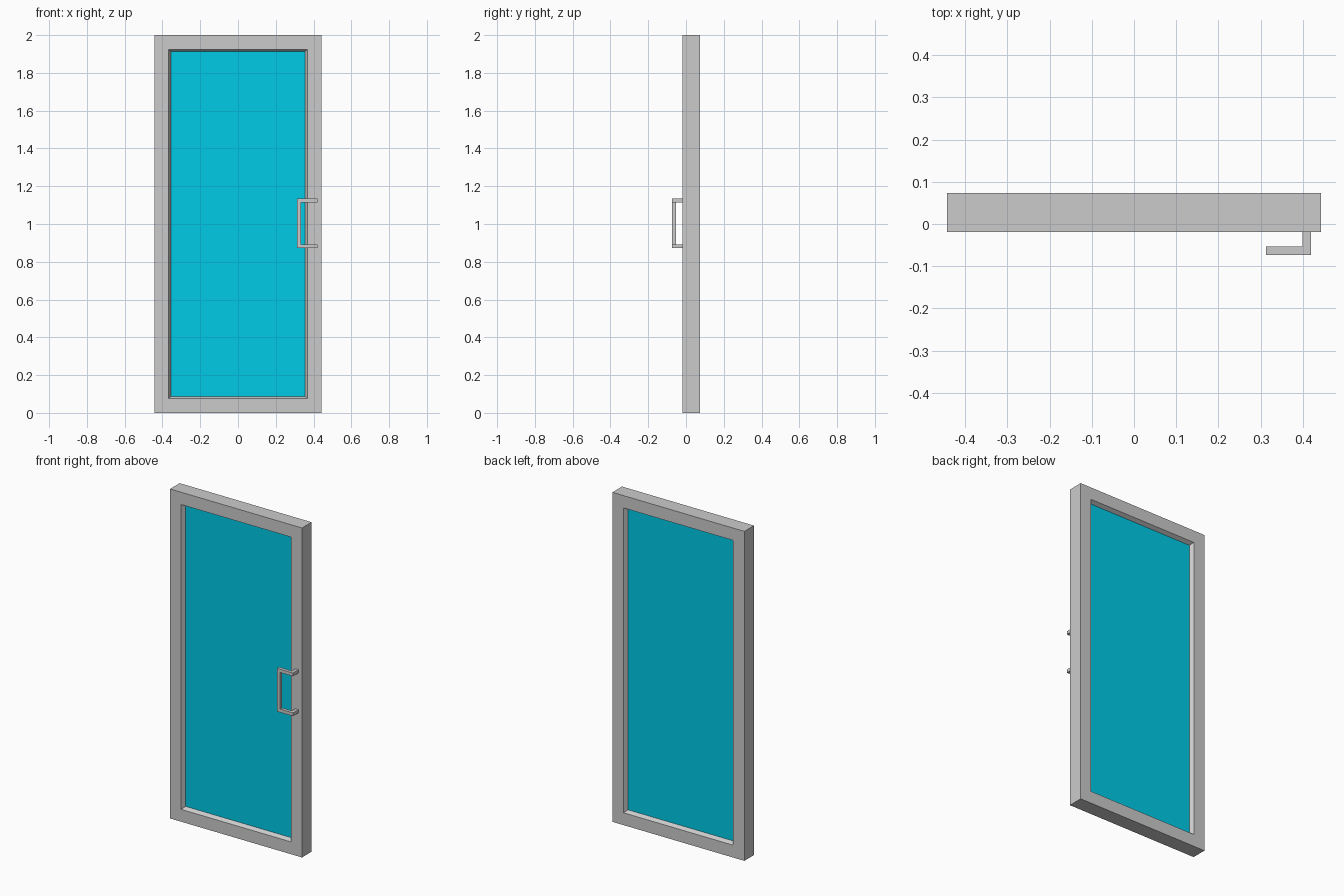
import bpy
import bmesh
from mathutils import Vector

if "Cube" in bpy.data.objects:
    bpy.data.objects.remove(bpy.data.objects["Cube"])

HALF_W, HEIGHT = 0.443, 2.0
FRONT, BACK = -0.019, 0.073      # frame depth range
RAIL, LIP, DEPTH = 0.075, 0.013, 0.023   # rail width, sloped reveal


def make_object(name, rings, closed):
    """Skin a list of equal cross-section rings into a mesh object."""
    bm = bmesh.new()
    loops = [[bm.verts.new(p) for p in ring] for ring in rings]
    n = len(loops[0])
    pairs = list(zip(loops, loops[1:]))
    if closed:
        pairs.append((loops[-1], loops[0]))
    for a, b in pairs:
        for i in range(n):
            j = (i + 1) % n
            bm.faces.new((a[i], a[j], b[j], b[i]))
    if not closed:
        bm.faces.new(loops[0])
        bm.faces.new(loops[-1])
    bmesh.ops.recalc_face_normals(bm, faces=bm.faces)
    mesh = bpy.data.meshes.new(name)
    bm.to_mesh(mesh)
    bm.free()
    obj = bpy.data.objects.new(name, mesh)
    bpy.context.collection.objects.link(obj)
    return obj


def rect(inset, y):
    """Rectangle of the door outline, moved inwards, at depth y."""
    w, z0, z1 = HALF_W - inset, inset, HEIGHT - inset
    return [(-w, y, z0), (w, y, z0), (w, y, z1), (-w, y, z1)]


# Door frame: a rail profile with sloped reveals around the opening
profile = [(0, FRONT), (RAIL, FRONT), (RAIL + LIP, FRONT + DEPTH),
           (RAIL + LIP, BACK - DEPTH), (RAIL, BACK), (0, BACK)]
make_object("door_frame", [rect(i, y) for i, y in profile], True)

# Glass panel filling the opening
glass = make_object("glass_panel", [rect(RAIL + LIP, FRONT + DEPTH),
                                    rect(RAIL + LIP, BACK - DEPTH)], False)
mat = bpy.data.materials.new("blue_glass")
mat.diffuse_color = (0.0, 0.6, 0.8, 1.0)
mat.use_nodes = True
mat.node_tree.nodes["Principled BSDF"].inputs["Base Color"].default_value = mat.diffuse_color
glass.data.materials.append(mat)

# Pull handle: square bar swept along a path with mitred corners
H = 0.01
upper = [(0.41, FRONT, 1.124), (0.41, -0.063, 1.124), (0.323, -0.063, 1.124)]
lower = [(x, y, 2.006 - z) for x, y, z in reversed(upper)]
path = [Vector(p) for p in upper + lower]
dirs = [(b - a).normalized() for a, b in zip(path, path[1:])]
offsets = [Vector((sx * H, 0, sz * H))
           for sx, sz in ((-1, -1), (1, -1), (1, 1), (-1, 1))]
rings = [[path[0] + o for o in offsets]]
for k in range(1, len(path)):
    d = dirs[k - 1]
    m = d + dirs[k] if k < len(dirs) else d
    offsets = [o - d * (o.dot(m) / d.dot(m)) for o in offsets]
    rings.append([path[k] + o for o in offsets])
make_object("pull_handle", rings, False)
